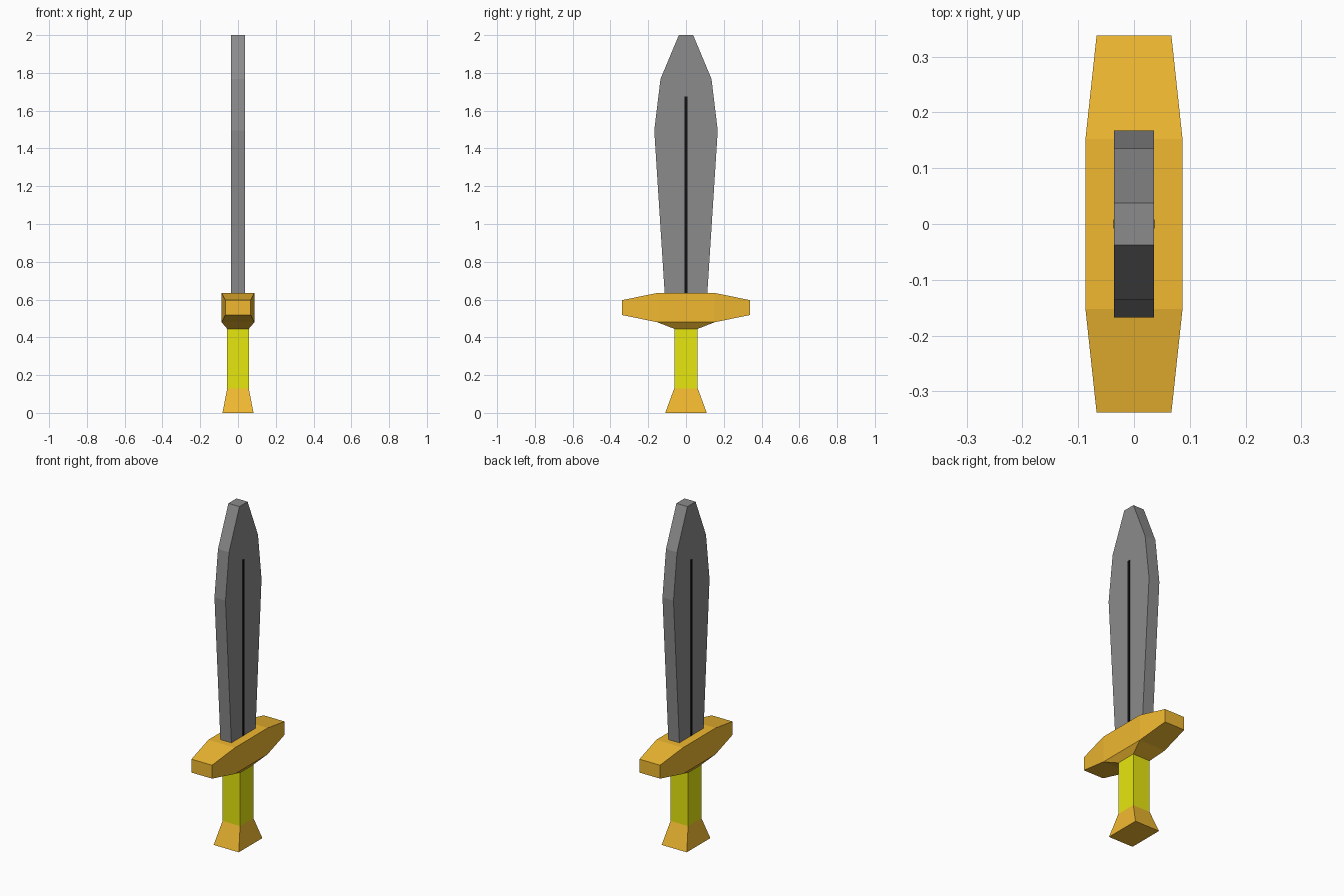
import bpy

if "Cube" in bpy.data.objects:
    bpy.data.objects.remove(bpy.data.objects["Cube"])


def material(name, rgb):
    mat = bpy.data.materials.new(name)
    mat.diffuse_color = (*rgb, 1)
    mat.use_nodes = True
    mat.node_tree.nodes["Principled BSDF"].inputs["Base Color"].default_value = mat.diffuse_color
    return mat


def loft(name, rings, mat):
    """Skin a list of equal-length point rings and cap both ends."""
    n = len(rings[0])
    verts = [p for ring in rings for p in ring]
    faces = [tuple(range(n))[::-1], tuple(range(len(verts) - n, len(verts)))]
    for r in range(len(rings) - 1):
        for i in range(n):
            j = (i + 1) % n
            faces.append((r * n + i, r * n + j, (r + 1) * n + j, (r + 1) * n + i))
    mesh = bpy.data.meshes.new(name)
    mesh.from_pydata(verts, [], faces)
    mesh.materials.append(mat)
    mesh.update()
    obj = bpy.data.objects.new(name, mesh)
    bpy.context.collection.objects.link(obj)
    return obj


def flat_rect(x, y, z):
    return [(-x, -y, z), (x, -y, z), (x, y, z), (-x, y, z)]


def upright_rect(x, y, z0, z1):
    return [(-x, y, z0), (-x, y, z1), (x, y, z1), (x, y, z0)]


gold = material("gold", (0.87, 0.48, 0.03))
yellow = material("yellow", (0.8, 0.8, 0.005))
steel = material("steel", (0.26, 0.26, 0.26))
black = material("black", (0.005, 0.005, 0.005))

# Pommel and grip
loft("pommel", [flat_rect(0.082, 0.11, 0), flat_rect(0.057, 0.062, 0.13)], gold)
loft("grip", [flat_rect(0.057, 0.062, 0.13), flat_rect(0.057, 0.062, 0.445)], yellow)

# Guard: tapered crossbar with a collar beneath it
loft("guard", [upright_rect(0.067, -0.338, 0.518, 0.597),
               upright_rect(0.087, -0.152, 0.48, 0.635),
               upright_rect(0.087, 0.152, 0.48, 0.635),
               upright_rect(0.067, 0.338, 0.518, 0.597)], gold)
loft("guard_collar", [flat_rect(0.057, 0.062, 0.445), flat_rect(0.087, 0.152, 0.48)], gold)

# Blade: mirrored leaf outline with constant thickness
outline = [(0.113, 0.635), (0.168, 1.495), (0.135, 1.768), (0.038, 2.0)]
loft("blade", [flat_rect(0.036, y, z) for y, z in outline], steel)

# Dark centre line showing on both broad faces
loft("blade_line", [flat_rect(0.037, 0.008, 0.635), flat_rect(0.037, 0.008, 1.675)], black)
